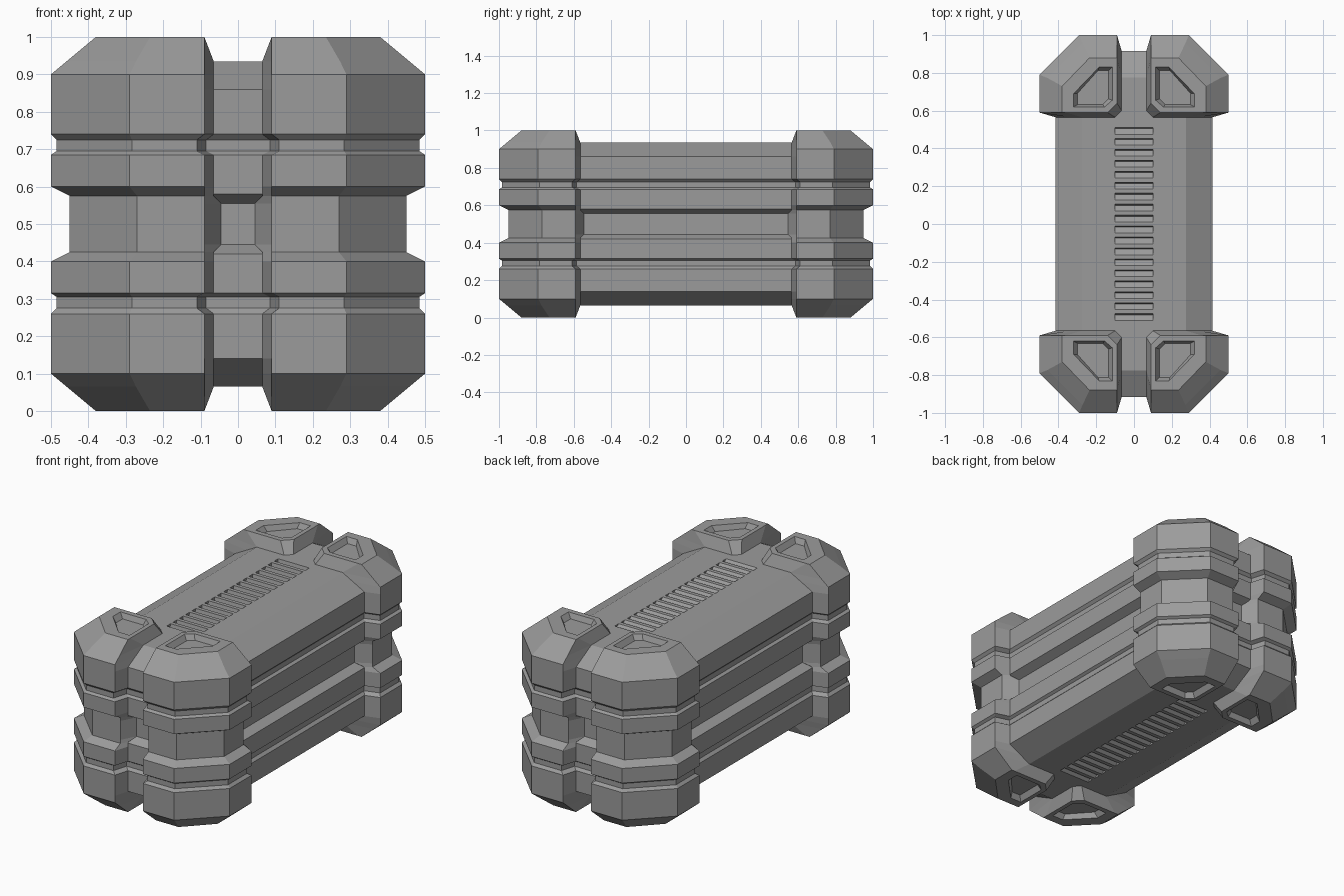
import bpy, bmesh

cube = bpy.data.objects.get("Cube")
if cube:
    bpy.data.objects.remove(cube, do_unlink=True)

# One grey metal colour
grey = bpy.data.materials.new("grey_metal")
grey.use_nodes = True
COLOUR = (0.33, 0.33, 0.33, 1)
grey.diffuse_color = COLOUR
grey.node_tree.nodes["Principled BSDF"].inputs["Base Color"].default_value = COLOUR


def finish(name, bm):
    bmesh.ops.recalc_face_normals(bm, faces=bm.faces)
    mesh = bpy.data.meshes.new(name)
    bm.to_mesh(mesh)
    bm.free()
    mesh.materials.append(grey)
    ob = bpy.data.objects.new(name, mesh)
    bpy.context.collection.objects.link(ob)
    return ob


def add_loft(bm, rings):
    """Skin a stack of equal-length point rings and cap both ends."""
    loops = [[bm.verts.new(p) for p in ring] for ring in rings]
    n = len(loops[0])
    for a, b in zip(loops, loops[1:]):
        for i in range(n):
            j = (i + 1) % n
            bm.faces.new((a[i], a[j], b[j], b[i]))
    bm.faces.new(loops[0][::-1])
    bm.faces.new(loops[-1])


def ring(points, z):
    return [(x, y, z) for x, y in points]


def with_mirror(rings):
    """Add the upper half of the stack by reflecting about mid height."""
    return rings + [[(x, y, 1 - z) for x, y, z in r] for r in reversed(rings)]


# Main body: chamfered block with horizontal grooves
def body_outline(e):
    x, y, c = 0.415 - e, 0.915 - e, 0.15 - 0.41 * e
    return [(x - c, -y), (x, -y + c), (x, y - c), (x - c, y),
            (c - x, y), (-x, y - c), (-x, c - y), (c - x, -y)]


body_steps = [(0.065, 0.14), (0.14, 0), (0.26, 0), (0.275, 0.015),
              (0.305, 0.015), (0.315, 0), (0.42, 0), (0.445, 0.05)]
bm = bmesh.new()
add_loft(bm, with_mirror([ring(body_outline(e), z) for z, e in body_steps]))
body = finish("body", bm)

# Louvre slots along the top and bottom, cut as wedges
SLOTS, PITCH = 18, 0.058
bm = bmesh.new()
for i in range(SLOTS):
    y = (i - (SLOTS - 1) / 2) * PITCH
    for base, up in ((0.935, 1), (0.065, -1)):
        wedge = [(y - 0.018, base + 0.01 * up), (y + 0.018, base + 0.01 * up),
                 (y + 0.018, base), (y + 0.012, base - 0.025 * up), (y - 0.018, base)]
        add_loft(bm, [[(x, *p) for p in wedge] for x in (-0.1, 0.1)])
cutter = finish("slot_cutter", bm)
cutter.hide_render = True
cut = body.modifiers.new("slots", "BOOLEAN")
cut.operation = "DIFFERENCE"
cut.solver = "EXACT"
cut.object = cutter
bpy.context.view_layer.objects.active = body
bpy.ops.object.modifier_apply(modifier=cut.name)
bpy.data.objects.remove(cutter, do_unlink=True)


# Corner guards: d insets the outer faces, e follows the body, g pinches the sides
def guard_outline(d, e, g):
    flare = 0.02 if e == 0.05 else 0
    wall = 0.065 + g - flare
    back = -0.565 - g + flare
    return [(0.09 + g, d - 1), (0.29 - 0.41 * d, d - 1),
            (0.5 - d, 0.41 * d - 0.79), (0.5 - d, -0.59 - g),
            (0.415 - e, back), (0.1 + g, back),
            (wall, -0.6 - g), (wall, e - 0.915)]


cap = [(0.09, -0.88), (0.235, -0.88), (0.38, -0.73), (0.38, -0.59),
       (0.36, -0.59), (0.14, -0.59), (0.09, -0.64), (0.09, -0.86)]
pocket = [(0.115, -0.83), (0.185, -0.83), (0.32, -0.69), (0.32, -0.62),
          (0.3, -0.62), (0.155, -0.62), (0.115, -0.655), (0.115, -0.81)]
floor = [(0.21 + (x - 0.21) * 0.8, -0.71 + (y + 0.71) * 0.86) for x, y in pocket]
guard_steps = [(0.065, 0.042, 0.14, 0), (0.1, 0, 0.075, 0), (0.14, 0, 0, 0),
               (0.26, 0, 0, 0), (0.275, 0.015, 0.015, 0.02),
               (0.305, 0.015, 0.015, 0.02), (0.315, 0, 0, 0), (0.4, 0, 0, 0),
               (0.425, 0.05, 0, 0), (0.445, 0.05, 0.05, 0)]
half = [ring(floor, 0.03), ring(pocket, 0), ring(cap, 0)]
half += [ring(guard_outline(d, e, g), z) for z, d, e, g in guard_steps]
guard = with_mirror(half)

for end, sy in (("front", 1), ("back", -1)):
    for side, sx in (("left", 1), ("right", -1)):
        bm = bmesh.new()
        add_loft(bm, [[(x * sx, y * sy, z) for x, y, z in r] for r in guard])
        finish(f"{end}_{side}_corner_guard", bm)
